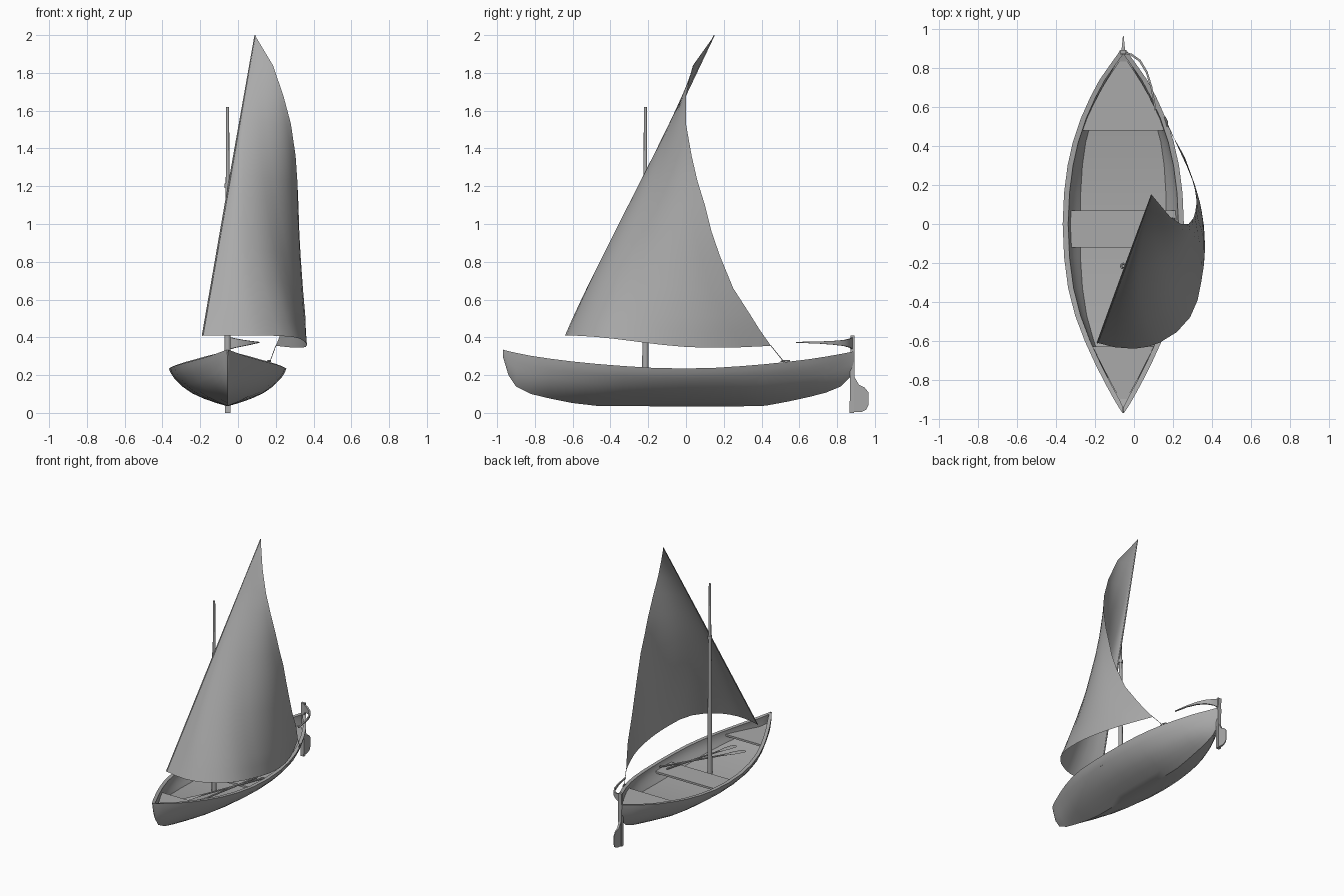
import bpy, bmesh, math
from mathutils import Vector

if "Cube" in bpy.data.objects:
    bpy.data.objects.remove(bpy.data.objects["Cube"])

CX = -0.055  # centre line of the boat
grey = bpy.data.materials.new("grey")
grey.diffuse_color = (0.4, 0.4, 0.4, 1)
grey.use_nodes = True
grey.node_tree.nodes["Principled BSDF"].inputs["Base Color"].default_value = grey.diffuse_color


def add(name, verts, faces, angle=35):
    me = bpy.data.meshes.new(name)
    me.from_pydata([tuple(v) for v in verts], [], faces)
    me.validate()
    me.materials.append(grey)
    ob = bpy.data.objects.new(name, me)
    bpy.context.collection.objects.link(ob)
    bm = bmesh.new()
    bm.from_mesh(me)
    bmesh.ops.recalc_face_normals(bm, faces=bm.faces[:])
    bm.to_mesh(me)
    bm.free()
    me.shade_smooth()
    me.set_sharp_from_angle(angle=math.radians(angle))
    return ob


def loft(name, rings, closed=True, caps=True, angle=35):
    n = len(rings[0])
    verts = [p for r in rings for p in r]
    faces = []
    for i in range(len(rings) - 1):
        for j in range(n if closed else n - 1):
            k = (j + 1) % n
            faces.append((i * n + j, i * n + k, (i + 1) * n + k, (i + 1) * n + j))
    if caps and closed:
        faces += [tuple(range(n)), tuple(range((len(rings) - 1) * n, len(rings) * n))]
    return add(name, verts, faces, angle)


def tube(name, pts, radii, sides=10, flat=None):
    pts = [Vector(p) for p in pts]
    rings = []
    for i, p in enumerate(pts):
        d = pts[min(i + 1, len(pts) - 1)] - pts[max(i - 1, 0)]
        q = d.to_track_quat('Z', 'Y')
        f = flat[i] if flat else 1
        rings.append([p + q @ Vector((math.cos(a) * radii[i], math.sin(a) * radii[i] * f, 0))
                      for a in (2 * math.pi * k / sides for k in range(sides))])
    return loft(name, rings)


def slab(name, outline, axis, lo, hi):
    """Extrude a 2D outline along x or z."""
    def at(p, h):
        return (h, p[0], p[1]) if axis == 'x' else (p[0], p[1], h)
    return loft(name, [[at(p, h) for p in outline] for h in (lo, hi)])


def lerp(table, v, col=1):
    for a, b in zip(table, table[1:]):
        if v <= b[0]:
            t = max(0, (v - a[0]) / (b[0] - a[0]))
            return a[col] + (b[col] - a[col]) * t
    return table[-1][col]


# Hull stations: y, half width, keel height, rim height
ST = [(-.97, .004, .30, .335), (-.94, .024, .20, .327), (-.90, .048, .14, .318),
      (-.82, .092, .10, .302), (-.72, .143, .076, .287), (-.60, .198, .052, .272),
      (-.47, .247, .037, .259), (-.33, .283, .036, .248), (-.17, .304, .035, .238),
      (0, .311, .035, .235), (.16, .304, .035, .239), (.30, .286, .035, .248),
      (.42, .259, .038, .258), (.54, .219, .06, .271), (.65, .170, .084, .284),
      (.74, .122, .107, .298), (.82, .066, .14, .312), (.87, .030, .19, .322),
      (.89, .018, .22, .326)]
# Cross-section: height fraction, width fraction
SEC = [(0, 0), (.09, .2), (.2, .4), (.34, .6), (.52, .77), (.74, .91), (.88, .97), (1, 1)]


def half_at(y, z):
    h, k, s = (lerp(ST, y, c) for c in (1, 2, 3))
    return h * lerp(SEC, max(0, min(1, (z - k) / (s - k))))


# Hull with rim, inner planking and floor in one closed loft
rings = []
for y, h, k, s in ST:
    out = [(h * f, k + (s - k) * t) for t, f in reversed(SEC)]
    floor = min(max(.135 + .14 * y * y, k + .03), s - .012)
    inner = []
    for i in range(6):
        z = floor + (s - floor) * (i / 5)
        gap = .028 if i == 5 else .012 + .012 * i / 4
        inner.append((max(half_at(y, z) - gap, .001), z))
    ring = [(-x, z) for x, z in out] + [(x, z) for x, z in reversed(out[:-1])]
    ring += [(x, z) for x, z in reversed(inner)] + [(-x, z) for x, z in inner]
    rings.append([(CX + x, y, z) for x, z in ring])
loft("hull", rings)


# End seats and middle thwart fitted inside the hull
def fitted_seat(name, y0, y1, z, gap=.022, thick=.015):
    ys = [y0 + (y1 - y0) * i / 6 for i in range(7)]
    w = [max(half_at(y, z) - gap, .003) for y in ys]
    outline = [(CX - a, y) for a, y in zip(w, ys)] + [(CX + a, y) for a, y in reversed(list(zip(w, ys)))]
    slab(name, outline, 'z', z - thick, z)


fitted_seat("bow_seat", -.91, -.63, .248)
fitted_seat("stern_seat", .48, .835, .24)
fitted_seat("thwart", -.12, .07, .198, .010)

# Mast with collar
MY = -.215
tube("mast", [(CX, MY, z) for z in (.12, .6, 1.2, 1.22, 1.62)], [.017, .016, .012, .010, .008], 12)
tube("mast_collar", [(CX, MY, 1.19), (CX, MY, 1.215)], [.016, .016], 12)

# Slim yard along the leading edge of the sail
A, P = Vector((-.188, -.61, .41)), Vector((.09, .15, 2.0))
tube("yard", [A, A.lerp(P, .5), P], [.004, .005, .003], 8)
tube("yard_tie", [A.lerp(P, .5), (CX, MY, 1.2)], [.005, .005], 6)

# Sail: rows from yard to trailing edge, full forward belly that fades towards the peak
LEECH = [(.20, .45, .355), (.235, .39, .44), (.262, .34, .52), (.293, .25, .66), (.312, .18, .83),
         (.32, .135, .96), (.32, .10, 1.1), (.314, .06, 1.23), (.305, .03, 1.36), (.28, 0, 1.53),
         (.24, 0, 1.68), (.185, .037, 1.84), (.092, .148, 1.995)]
BELLY = [(0, 0), (.008, .09), (.032, .187), (.062, .25), (.097, .299), (.17, .364), (.254, .402), (.339, .408),
         (.42, .394), (.5, .376), (.576, .351), (.665, .308), (.751, .252), (.825, .19), (.896, .117), (1, 0)]
rows = []
for c in LEECH:
    c = Vector(c)
    t = max(0, min(1, (c.z - .355) / (2 - .355)))
    a = A.lerp(P, t)
    chord = c - a
    side = Vector((chord.y, -chord.x, 0))
    row = []
    for s, d in BELLY:
        depth = (1 - t) * d / 1.129 + .45 * 4 * t * (1 - t) * s * s * (1 - s)
        sag = (.015 * math.sin(2 * math.pi * s) - .012 * math.sin(math.pi * s)) * (1 - t)
        row.append(a + chord * s + side * depth + Vector((0, 0, sag)))
    rows.append(row)
loft("sail", rows, closed=False, angle=60)

# Sheet rope and its cleat on the rim
tube("sheet_rope", [(.20, .45, .355), (.168, .52, .268)], [.002, .002], 6)
tube("cleat", [(.172, .50, .272), (.168, .525, .276), (.158, .55, .276)], [.004, .006, .004], 6)

# Rudder stock, blade and curved tiller
slab("rudder_stock", [(.866, 0.0), (.89, 0.0), (.892, .41), (.872, .41)], 'x', CX - .014, CX + .014)
BLADE = [(.88, .005), (.93, .005), (.955, .018), (.965, .04), (.965, .11),
         (.945, .135), (.915, .15), (.892, .19), (.88, .19)]
loft("rudder_blade", [[(CX + k * (.002 + .1 * (.965 - y)), y, z) for y, z in BLADE] for k in (-1, 1)])
TILLER = [(-.05, .88, .335, .402), (-.015, .87, .345, .394), (.03, .838, .354, .386), (.065, .78, .361, .381),
          (.09, .70, .367, .378), (.11, .587, .371, .376)]
loft("tiller", [[(x - .004, y - .004, a), (x + .004, y + .004, a),
                 (x + .004, y + .004, b), (x - .004, y - .004, b)] for x, y, a, b in TILLER])


# Oars resting on the thwart
def oar(name, grip, tip):
    g, t = Vector(grip), Vector(tip)
    fr = (0, .12, .72, .78, .86, .97, 1)
    tube(name, [g.lerp(t, f) for f in fr], [.007, .006, .006, .012, .022, .024, .014], 8,
         [1, 1, 1, .4, .2, .15, .15])


oar("oar_left", (.205, .03, .22), (-.10, -.585, .19))
oar("oar_right", (.15, .02, .215), (.0, -.61, .195))
